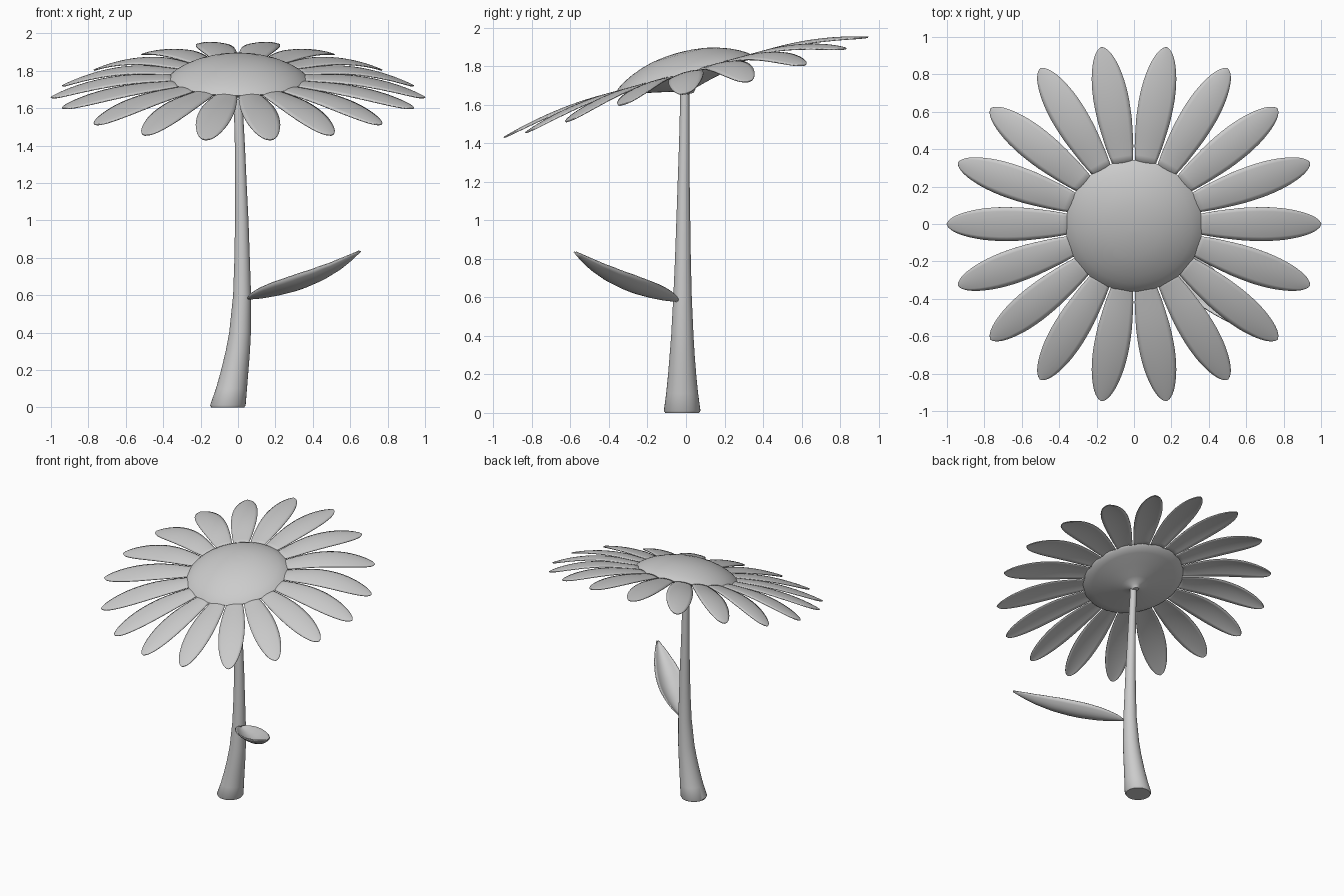
import bpy, math
from math import sin, cos, pi, radians
from mathutils import Matrix, Vector

if "Cube" in bpy.data.objects:
    bpy.data.objects.remove(bpy.data.objects["Cube"])

TILT = radians(15.2)


def interp(pts, t):
    # smooth-ish lookup of a value in a short (t, value) list
    for (a, va), (b, vb) in zip(pts, pts[1:]):
        if t <= b:
            return va + (vb - va) * (t - a) / (b - a)
    return pts[-1][1]


def grid_object(name, rows, closed=False, caps=False):
    # skin a list of equal-length point rows
    n = len(rows[0])
    verts = [p for r in rows for p in r]
    faces = []
    for i in range(len(rows) - 1):
        for j in range(n if closed else n - 1):
            k = (j + 1) % n
            faces.append((i * n + j, i * n + k, (i + 1) * n + k, (i + 1) * n + j))
    if caps:
        faces.append(tuple(reversed(range(n))))
        faces.append(tuple(range(len(verts) - n, len(verts))))
    me = bpy.data.meshes.new(name)
    me.from_pydata(verts, [], faces)
    me.validate()
    ob = bpy.data.objects.new(name, me)
    bpy.context.collection.objects.link(ob)
    bpy.context.view_layer.objects.active = ob
    for o in bpy.context.selected_objects:
        o.select_set(False)
    ob.select_set(True)
    bpy.ops.object.shade_smooth_by_angle(angle=radians(45))
    return ob


def ring(c, r, n=32):
    return [(c[0] + r * cos(2 * pi * i / n), c[1] + r * sin(2 * pi * i / n), c[2])
            for i in range(n)]


def thicken(ob, t):
    m = ob.modifiers.new("thickness", 'SOLIDIFY')
    m.thickness = t
    m.offset = 0


# stem: z, x, y, radius
stem = [(0, -.055, -.02, .088), (.012, -.054, -.02, .095), (.1, -.035, -.02, .083),
        (.2, -.017, -.02, .073), (.3, -.001, -.02, .065), (.4, .011, -.019, .058),
        (.6, .022, -.018, .048), (.8, .022, -.016, .041), (1.0, .02, -.014, .036),
        (1.2, .015, -.012, .031), (1.4, .01, -.009, .027), (1.6, .002, -.007, .024),
        (1.7, 0, -.006, .023)]
grid_object("stem", [ring((x, y, z), r) for z, x, y, r in stem], True, True)

# seed disc: funnel underside, domed top
disc = [(.022, -.11), (.04, -.088), (.1, -.072), (.2, -.05), (.3, -.026), (.355, -.012),
        (.365, 0), (.345, .018), (.31, .04), (.26, .064), (.2, .085), (.14, .1),
        (.07, .109), (.015, .112)]
head = grid_object("seed_disc", [ring((0, 0, z), r, 64) for r, z in disc], True, True)
head.matrix_world = Matrix.Translation((0, -.01, 1.762)) @ Matrix.Rotation(TILT, 4, 'X')

# petals: half width along the radius, tip height by direction
width = [(.33, .052), (.42, .07), (.5, .081), (.58, .09), (.66, .094), (.74, .093),
         (.82, .085), (.89, .07), (.94, .053), (.975, .034), (.993, .016), (1, .002)]
tips = {80: 1.95, 60: 1.89, 40: 1.805, 20: 1.72, 0: 1.657,
        -20: 1.6, -40: 1.512, -60: 1.455, -80: 1.43}
for k in range(18):
    a = radians(k * 20)
    tip_z = tips[round(math.degrees(math.asin(sin(a))))]
    drop = tip_z - 1.768 - .275 * .96 * sin(a)
    rows = []
    for i in range(21):
        r = .33 + .67 * sin(i / 20 * pi / 2)
        w = interp(width, r)
        bend = max(0, (r - .48) / .52) ** 2 * drop
        row = []
        for j in range(-4, 5):
            s = j / 4
            x = r * cos(a) - s * w * sin(a)
            y = .96 * (r * sin(a) + s * w * cos(a))
            row.append((x, y, 1.768 + .275 * y + bend - .012 * s * s * w / .094))
        rows.append(row)
    thicken(grid_object("petal_%02d" % (k + 1), rows), .006)

# leaf: cupped blade rising away from the stem
line = [(0, .58), (.12, .586), (.25, .6), (.4, .622), (.5, .643), (.65, .682),
        (.8, .735), (.9, .78), (1, .832)]
root, tip = Vector((.055, -.045, 0)), Vector((.65, -.575, 0))
side = Vector((.66, .75, 0))
rows = []
for i in range(25):
    t = i / 24
    w = .1 * max(.03, sin(pi * t ** .85)) ** .75
    c = root.lerp(tip, t)
    rows.append([tuple(c + side * (w * j / 5) +
                       Vector((0, 0, interp(line, t) + .06 * (j / 5) ** 2 * w / .1)))
                 for j in range(-5, 6)])
thicken(grid_object("leaf", rows), .008)
